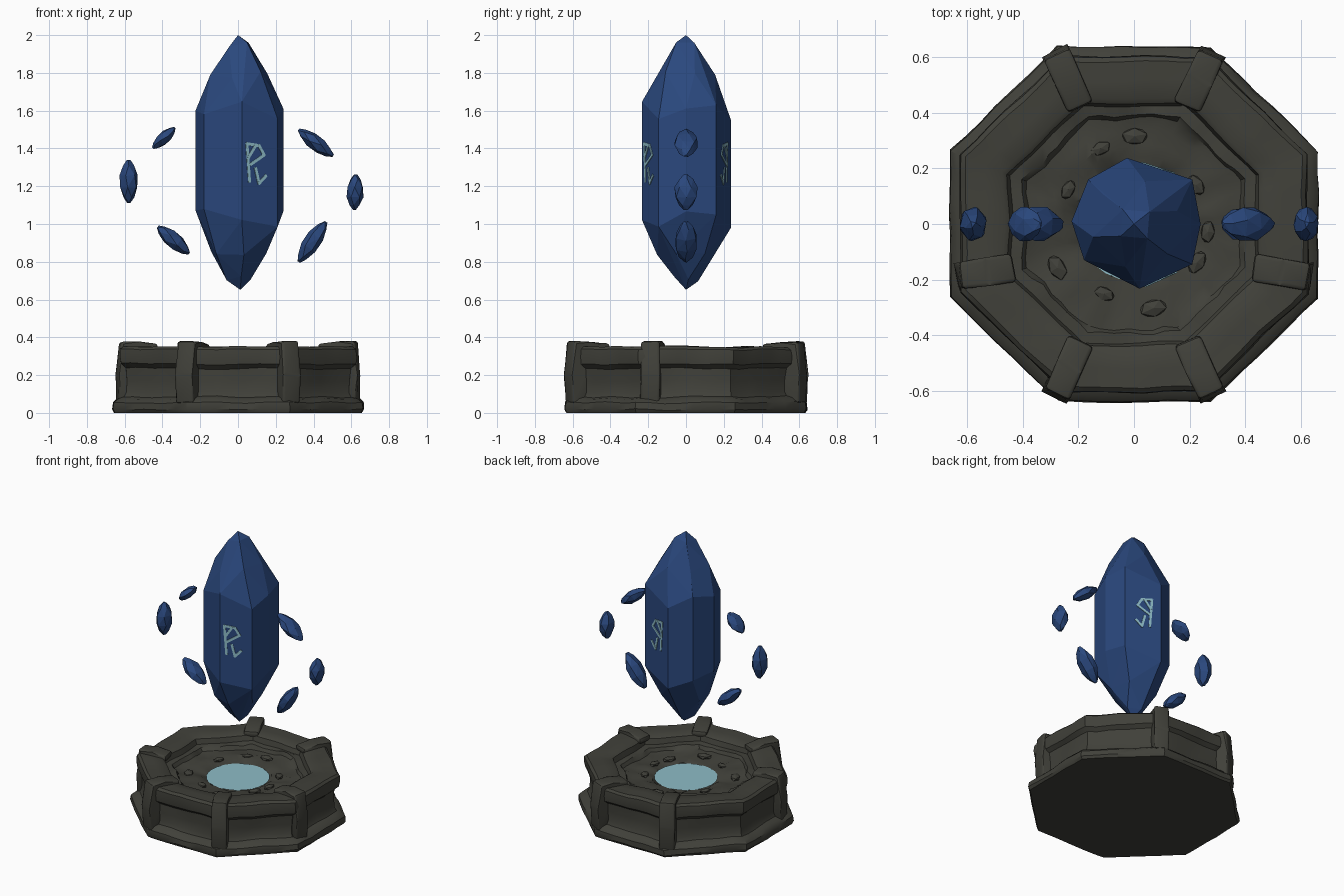
import bpy, bmesh, math, random
from mathutils import Vector, Matrix, noise

if "Cube" in bpy.data.objects:
    bpy.data.objects.remove(bpy.data.objects["Cube"])

random.seed(4)


def material(name, rgb):
    m = bpy.data.materials.new(name)
    m.diffuse_color = (*rgb, 1)
    m.use_nodes = True
    m.node_tree.nodes["Principled BSDF"].inputs["Base Color"].default_value = m.diffuse_color
    return m


STONE = material("dark stone", (0.052, 0.052, 0.042))
BLUE = material("blue crystal", (0.023, 0.064, 0.205))
GLOW = material("pale glow", (0.27, 0.50, 0.57))


def finish(bm, name, mat, smooth=None):
    bmesh.ops.recalc_face_normals(bm, faces=bm.faces)
    me = bpy.data.meshes.new(name)
    bm.to_mesh(me)
    bm.free()
    me.materials.append(mat)
    ob = bpy.data.objects.new(name, me)
    bpy.context.collection.objects.link(ob)
    if smooth:
        bpy.ops.object.select_all(action='DESELECT')
        ob.select_set(True)
        bpy.context.view_layer.objects.active = ob
        bpy.ops.object.shade_smooth_by_angle(angle=math.radians(smooth))
    return ob


def weather(bm, amount, inner=None):
    """Worn stone: soft displacement, leaving the ground plane flat."""
    for v in bm.verts:
        rough = inner if inner and v.co.xy.length < 0.41 else amount
        d = noise.noise_vector(v.co * (11 if rough == inner else 6)) * rough
        if v.co.z < 0.005:
            d.z = 0
        v.co += d


def hull(bm, points):
    verts = [bm.verts.new(p) for p in points]
    res = bmesh.ops.convex_hull(bm, input=verts)
    junk = {g for g in res["geom_interior"] + res["geom_unused"] if isinstance(g, bmesh.types.BMVert)}
    bmesh.ops.delete(bm, geom=list(junk), context='VERTS')


# Octagonal base: (apothem, height) profile swept round eight straight sides
PROFILE = [(.632, 0), (.643, .02), (.64, .055), (.62, .075), (.588, .085), (.577, .11),
           (.575, .17), (.577, .235), (.602, .258), (.607, .295), (.604, .335), (.588, .349),
           (.52, .347), (.455, .346), (.438, .335), (.428, .30), (.39, .295), (.375, .272),
           (.33, .268), (.28, .270), (.24, .262), (.20, .25), (.17, .22)]
SEGS = 7
corners = [Vector((math.cos(a), math.sin(a))) / math.cos(math.pi / 8)
           for a in (math.radians(22.5 + 45 * k) for k in range(8))]
outline = [corners[k].lerp(corners[(k + 1) % 8], s / SEGS) for k in range(8) for s in range(SEGS)]
bm = bmesh.new()
rings = []
for r, z in PROFILE:
    rings.append([bm.verts.new((p.x * r * 1.03, p.y * r * 0.995, z)) for p in outline])
n = len(outline)
for a, b in zip(rings, rings[1:]):
    for i in range(n):
        j = (i + 1) % n
        bm.faces.new((a[i], a[j], b[j], b[i]))
bm.faces.new(rings[0])
bm.faces.new(rings[-1])
weather(bm, 0.011, 0.02)
finish(bm, "stone_base", STONE, 35)

# Corner ribs: hooked posts that lap over the rim
WIDTH = 0.1


def rib(name, outer, inner):
    outer, inner = Vector(outer), Vector(inner)
    length = (outer - inner).length
    d = (outer - inner).normalized()
    side = Vector((-d.y, d.x))
    prof = [(0, .325), (0, .365), (length * .5, .374), (length, .378), (length + .012, .2),
            (length + .012, .05), (length - .1, .05), (length - .1, .325)]
    bm = bmesh.new()
    loops = []
    for s in (-WIDTH / 2, WIDTH / 2):
        loops.append([bm.verts.new((*(inner + d * t + side * s), z)) for t, z in prof])
    bm.faces.new(loops[0])
    bm.faces.new(loops[1][::-1])
    for i in range(len(prof)):
        j = (i + 1) % len(prof)
        bm.faces.new((loops[0][j], loops[0][i], loops[1][i], loops[1][j]))
    bmesh.ops.bevel(bm, geom=bm.edges[:], offset=0.014, segments=2, affect='EDGES', profile=0.5)
    weather(bm, 0.008)
    finish(bm, name, STONE, 35)


for sx, label in ((-1, "left"), (1, "right")):
    rib(f"front_rib_{label}", (sx * .28, -.612), (sx * .19, -.42))
    rib(f"back_rib_{label}", (sx * .28, .612), (sx * .19, .42))
    rib(f"side_rib_{label}", (sx * .628, -.188), (sx * .43, -.155))

# Rubble in the bowl
bm = bmesh.new()
for k in range(9):
    a = k * math.tau / 9 + random.uniform(-.2, .2)
    r = random.uniform(.26, .33)
    size = random.uniform(.022, .036)
    mat = (Matrix.Translation((r * math.cos(a), r * math.sin(a), .268))
           @ Matrix.Rotation(a, 4, 'Z') @ Matrix.Diagonal((size, size * 1.6, size * .55, 1)))
    bmesh.ops.create_icosphere(bm, subdivisions=1, radius=1, matrix=mat)
finish(bm, "bowl_rubble", STONE)

# Glowing pool
bm = bmesh.new()
bmesh.ops.create_circle(bm, cap_ends=True, segments=24, radius=0.205,
                        matrix=Matrix.Translation((0, 0, .256)))
pool = finish(bm, "glowing_pool", GLOW)
if pool.data.polygons[0].normal.z < 0:
    pool.data.flip_normals()

# Large floating crystal: faceted prism with pointed ends
PLAN = [(-.225, .01), (-.165, .16), (-.025, .238), (.21, .16), (.24, 0),
        (.21, -.145), (.02, -.233), (-.18, -.13)]
pts = [(0, 0, 2), (.012, 0, .652)]
for i, (x, y) in enumerate(PLAN):
    pts.append((x, y, 1.60 + .05 * math.sin(i * 2.3)))
    pts.append((x, y, 1.03 + .05 * math.sin(i * 1.9 + 1)))
for z, r, count, turn in ((1.79, .158, 6, .3), (1.945, .068, 4, .7),
                          (.84, .155, 6, .7), (.71, .065, 4, .2)):
    for k in range(count):
        a = turn + k * math.tau / count
        pts.append((r * math.cos(a) + .004, r * math.sin(a), z + random.uniform(-.02, .02)))
bm = bmesh.new()
hull(bm, pts)
finish(bm, "main_crystal", BLUE)

# Abstract glowing marks inlaid on the front and back faces: (u, v) strokes
STROKES = [((-.05, .10), (-.035, -.10)), ((-.05, .10), (.02, .09)), ((.02, .09), (.05, .04)),
           ((.05, .04), (-.03, -.01)), ((-.04, .03), (.0, .09)), ((.0, -.03), (.02, -.11)),
           ((.02, -.11), (.06, -.07))]


def mark(name, p, q, at):
    p, q = Vector((*p, 0)), Vector((*q, 0))
    u = (q - p).normalized()
    out = u.cross(Vector((0, 0, 1)))
    if out.dot(p + q) < 0:
        out = -out
    centre = p.lerp(q, at) + Vector((0, 0, 1.325))
    bm = bmesh.new()
    for k, (a, b) in enumerate(STROKES):
        a3 = centre + u * a[0] + Vector((0, 0, a[1]))
        b3 = centre + u * b[0] + Vector((0, 0, b[1]))
        d = b3 - a3
        basis = Matrix((d.normalized(), out, d.normalized().cross(out))).transposed().to_4x4()
        m = (Matrix.Translation((a3 + b3) / 2 + out * k * .0003) @ basis
             @ Matrix.Diagonal((d.length + .01, .006, .016, 1)))
        bmesh.ops.create_cube(bm, size=1, matrix=m)
    finish(bm, name, GLOW)


mark("front_mark", PLAN[6], PLAN[5], .38)
mark("back_mark", PLAN[2], PLAN[3], .45)

# Small orbiting shards: (end, end, thickness) in the xz plane
SHARDS = [((-.45, 1.40), (-.335, 1.51), .065), ((-.58, 1.34), (-.578, 1.112), .098),
          ((-.425, .985), (-.258, .845), .085), ((.32, 1.498), (.503, 1.36), .08),
          ((.622, 1.262), (.618, 1.075), .09), ((.32, .80), (.465, 1.012), .088)]
for i, (a, b, thick) in enumerate(SHARDS):
    a, b = Vector((a[0], 0, a[1])), Vector((b[0], 0, b[1]))
    d = (b - a).normalized()
    cross = d.cross(Vector((0, 1, 0)))
    pts = []
    for t, r, count in ((0, .22, 3), (.13, .62, 5), (.36, 1, 6), (.64, 1, 6), (.87, .62, 5), (1, .22, 3)):
        turn = random.uniform(0, 1)
        for k in range(count):
            ang = turn + k * math.tau / count
            pts.append(a.lerp(b, t) + cross * (r * thick / 2 * math.cos(ang))
                       + Vector((0, r * .062 * math.sin(ang), 0)))
    bm = bmesh.new()
    hull(bm, pts)
    finish(bm, f"shard_{i + 1}", BLUE)
